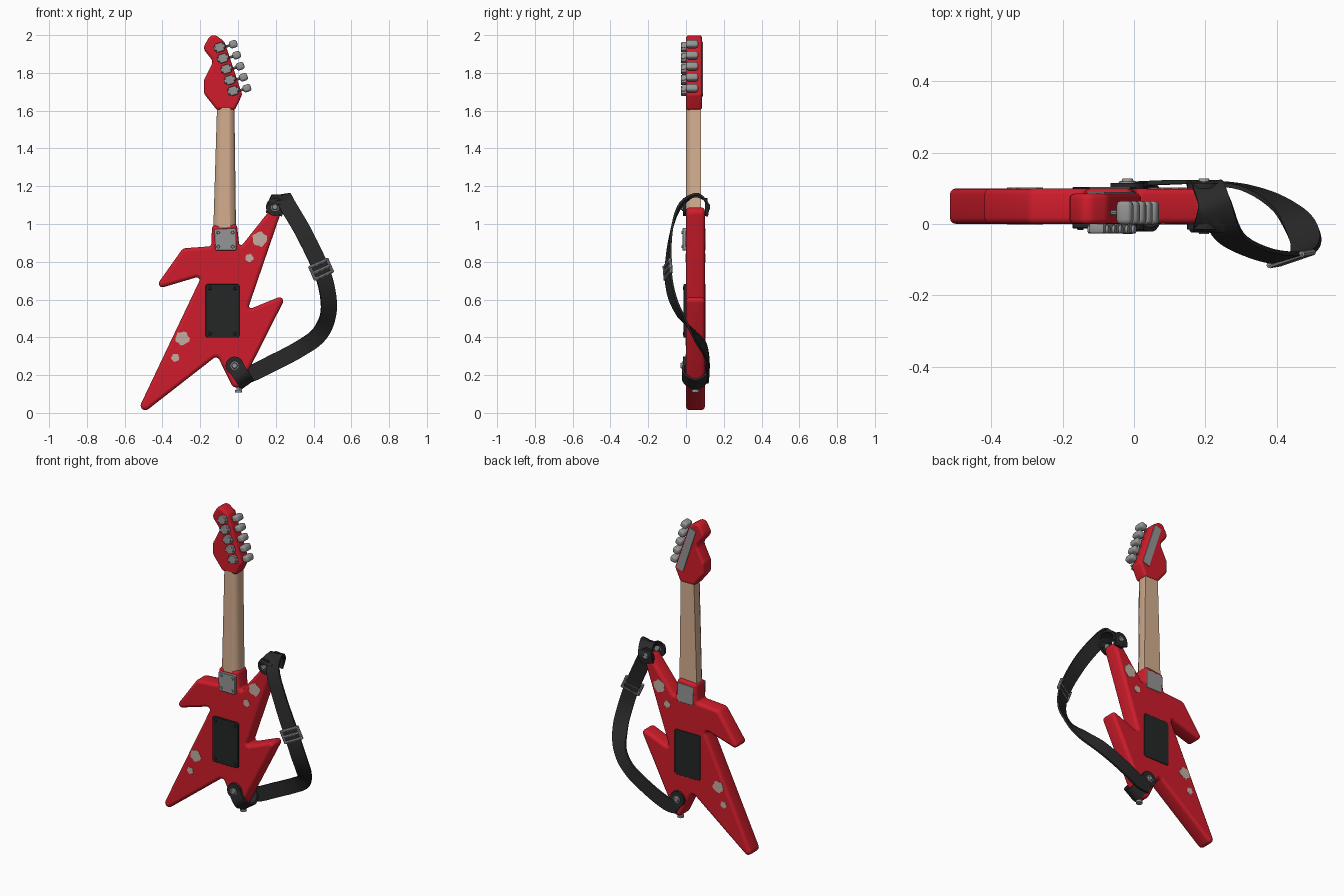
import bpy, bmesh, math
from mathutils import Vector as V, Matrix

if "Cube" in bpy.data.objects:
    bpy.data.objects.remove(bpy.data.objects["Cube"])

def mat(name, r, g, b):
    m = bpy.data.materials.new(name)
    m.diffuse_color = (r, g, b, 1)
    m.use_nodes = True
    m.node_tree.nodes["Principled BSDF"].inputs["Base Color"].default_value = m.diffuse_color
    return m

RED = mat("red_paint", .62, .012, .024)
TAN = mat("maple_wood", .66, .43, .28)
GREY = mat("grey_metal", .30, .30, .30)
BLACK = mat("black_strap", .022, .022, .022)
COVER = mat("black_plastic", .018, .02, .02)
CHIP = mat("worn_paint", .55, .42, .36)

def finish(bm, name, m, angle=40):
    bmesh.ops.recalc_face_normals(bm, faces=bm.faces)
    for f in bm.faces:
        f.smooth = abs(f.normal.y) < .99
    for e in bm.edges:
        e.smooth = e.calc_face_angle(0) < math.radians(angle)
    me = bpy.data.meshes.new(name)
    bm.to_mesh(me)
    bm.free()
    me.materials.append(m)
    ob = bpy.data.objects.new(name, me)
    bpy.context.collection.objects.link(ob)
    return ob

def rounded(pts, seg=6):
    """Outline of (x, z, radius) whose rounded corners pass through the points."""
    n = len(pts)
    P = [V((a, b)) for a, b, r in pts]
    def arms(Q, i):
        a, b = Q[i - 1] - Q[i], Q[(i + 1) % n] - Q[i]
        return a, b, a.normalized(), b.normalized(), a.angle(b) / 2
    Q = []
    for i in range(n):
        _, _, u, v, h = arms(P, i)
        r = pts[i][2]
        Q.append(P[i] - (u + v).normalized() * (r / math.sin(h) - r))
    out = []
    for i in range(n):
        a, b, u, v, h = arms(Q, i)
        t = min(pts[i][2] / math.tan(h), .45 * a.length, .45 * b.length)
        r = t * math.tan(h)
        c = Q[i] + (u + v).normalized() * (r / math.sin(h))
        s, e = Q[i] + u * t - c, Q[i] + v * t - c
        turn = s.angle_signed(e)
        for k in range(seg + 1):
            w = -turn * k / seg
            out.append((c.x + s.x * math.cos(w) - s.y * math.sin(w),
                        c.y + s.x * math.sin(w) + s.y * math.cos(w)))
    return out

def prism(name, outline, y0, y1, m, bevel=0, seg=3):
    bm = bmesh.new()
    f = bm.faces.new([bm.verts.new((x, y0, z)) for x, z in outline])
    g = bmesh.ops.extrude_face_region(bm, geom=[f])["geom"]
    bmesh.ops.translate(bm, vec=(0, y1 - y0, 0), verts=[v for v in g if isinstance(v, bmesh.types.BMVert)])
    if bevel:
        rim = [e for e in bm.edges if abs(e.verts[0].co.y - e.verts[1].co.y) < 1e-5]
        bmesh.ops.bevel(bm, geom=rim, offset=bevel, segments=seg, profile=.5, affect='EDGES', clamp_overlap=False)
    return finish(bm, name, m)

def box(name, c, size, m, rot=0, bevel=.004, seg=2):
    bm = bmesh.new()
    bmesh.ops.create_cube(bm, size=1, matrix=Matrix.Diagonal((*size, 1)))
    bmesh.ops.bevel(bm, geom=bm.edges[:], offset=bevel, segments=seg, profile=.5, affect='EDGES')
    bm.transform(Matrix.Translation(c) @ Matrix.Rotation(rot, 4, 'Y'))
    return finish(bm, name, m)

def rod(name, p, q, r, m, sides=12, r2=None):
    p, q = V(p), V(q)
    bm = bmesh.new()
    bmesh.ops.create_cone(bm, cap_ends=True, segments=sides, radius1=r, radius2=r if r2 is None else r2, depth=(q - p).length)
    bm.transform(Matrix.Translation((p + q) / 2) @ (q - p).to_track_quat('Z', 'Y').to_matrix().to_4x4())
    return finish(bm, name, m)

def ribbon(name, keys, width, thick, m, sub=6):
    """Flat band along a smooth path; keys are (centre, width direction)."""
    C, W = [V(k[0]) for k in keys], [V(k[1]) for k in keys]
    def cr(L, i, t):
        a, b, c, d = L[max(i - 1, 0)], L[i], L[i + 1], L[min(i + 2, len(L) - 1)]
        return .5 * (2 * b + (c - a) * t + (2 * a - 5 * b + 4 * c - d) * t * t + (3 * b - a - 3 * c + d) * t ** 3)
    S = [(cr(C, i, k / sub), W[i].lerp(W[i + 1], k / sub)) for i in range(len(C) - 1) for k in range(sub)]
    S.append((C[-1], W[-1]))
    bm = bmesh.new()
    rings = []
    for i, (c, w) in enumerate(S):
        t = (S[min(i + 1, len(S) - 1)][0] - S[max(i - 1, 0)][0]).normalized()
        w = (w - t * w.dot(t)).normalized()
        n = t.cross(w) * thick / 2
        w = w * width / 2
        rings.append([bm.verts.new(c + w * a + n * b) for a, b in ((-1, -1), (1, -1), (1, 1), (-1, 1))])
    for A, B in zip(rings, rings[1:]):
        for j in range(4):
            bm.faces.new((A[j], A[(j + 1) % 4], B[(j + 1) % 4], B[j]))
    bm.faces.new(rings[0])
    bm.faces.new(rings[-1][::-1])
    return finish(bm, name, m, 50)

# Body with jagged horns
prism("body", rounded([
    (-.133, .988, .02), (-.145, .885, .015), (-.29, .868, .035), (-.422, .668, .02), (-.205, .715, .015),
    (-.515, .008, .025), (-.112, .295, .02), (-.01, .128, .03), (.237, .61, .02), (.06, .555, .012),
    (.228, 1.122, .03), (.012, .885, .012), (-.01, .995, .02)]), 0, .1, RED, .018)

# Neck: tapered, chamfered on the front
bm = bmesh.new()
rings = []
for z, cx, h in ((.93, -.071, .061), (1.62, -.065, .046)):
    rings.append([bm.verts.new((cx + h * a, y, z)) for a, y in
                  ((-1, .08), (-1, .03), (-.8, .01), (-.45, .001), (.45, .001), (.8, .01), (1, .03), (1, .08))])
for j in range(8):
    bm.faces.new((rings[0][j], rings[0][(j + 1) % 8], rings[1][(j + 1) % 8], rings[1][j]))
for r in rings:
    bm.faces.new(r)
finish(bm, "neck", TAN)

# Headstock
prism("headstock", rounded([
    (-.112, 1.607, .02), (-.178, 1.69, .03), (-.18, 1.76, .03), (-.135, 1.86, .03), (-.18, 1.93, .035),
    (-.135, 1.998, .045), (-.075, 1.965, .045), (.02, 1.685, .025), (-.018, 1.607, .02)]), 0, .085, RED, .014)

# Tuning machines down the right edge
tilt = math.atan2(-.075, .23)
side = V((math.cos(tilt), 0, -math.sin(tilt)))
for i in range(5):
    c = V((-.098 + .0182 * i, -.01, 1.935 - .0575 * i))
    k = V((-.025 + .018 * i, .032, 1.952 - .0583 * i))
    box(f"tuner_housing_{i}", c, (.046, .034, .048), GREY, tilt, .007)
    rod(f"tuner_gear_{i}", c + V((0, -.005, 0)) - side * .03, c + V((0, -.005, 0)) + side * .03, .012, GREY)
    rod(f"tuner_shaft_{i}", k - side * .07, k, .007, GREY, 8)
    box(f"tuner_knob_{i}", k, (.044, .066, .04), GREY, tilt, .013, 3)
box("tuner_back_strip", (-.062, .086, 1.82), (.05, .008, .29), GREY, tilt, .002)

# Neck plate, cavity cover and their screws
for y, tag in ((-.008, "front"), (.1, "back")):
    t = .02 if y < 0 else .006
    prism("neck_plate_" + tag, rounded([(-.124, .972, .008), (-.118, .862, .01), (-.012, .862, .01), (-.012, .976, .008)], 3),
          y - t / 2, y + t / 2, GREY, .002, 1)
    prism("cavity_cover_" + tag, rounded([(-.168, .678, .014), (-.168, .402, .014), (.004, .402, .014), (.004, .678, .014)], 4),
          y - t / 2 + (.006 if y < 0 else 0), y + t / 2, COVER, .002, 1)
for i, (x, z) in enumerate(((-.105, .955), (-.028, .955), (-.105, .88), (-.028, .88))):
    rod(f"plate_screw_{i}", (x, -.015, z), (x, -.023, z), .01, GREY, 10, .007)
for i, (x, z) in enumerate(((-.15, .66), (-.014, .66), (-.15, .42), (-.014, .42))):
    rod(f"cover_screw_{i}", (x, -.01, z), (x, -.017, z), .011, COVER, 10, .008)

# Chipped paint spots on both faces
for i, (x, z, r) in enumerate(((.115, .92, .039), (.06, .82, .021), (-.295, .395, .036), (-.332, .292, .021))):
    ring = [(x + r * (1 + .13 * math.sin(2.4 * k + i)) * math.cos(k * math.pi / 7),
             z + r * (1 + .13 * math.sin(2.4 * k + i)) * math.sin(k * math.pi / 7)) for k in range(14)]
    prism(f"paint_chip_front_{i}", ring, -.002, .002, CHIP)
    prism(f"paint_chip_back_{i}", ring, .098, .102, CHIP)

# Main strap: over the upper horn, out to the side, back behind the tail
wl = (.42, 0, -.9)
wb = V((.88, .3, .4))
ribbon("strap", [
    ((.19, .112, 1.05), (1, 0, 0)), ((.205, .112, 1.11), (1, 0, 0)), ((.23, .05, 1.152), (1, 0, .1)),
    ((.268, -.035, 1.09), (.95, 0, .3)), ((.35, -.08, .95), (.9, .1, .4)), ((.44, -.095, .76), wb),
    ((.477, -.075, .62), (.9, .35, .2)), ((.475, -.025, .51), (.9, .3, .05)), ((.425, .045, .41), (.75, .1, -.65)),
    ((.32, .1, .335), wl), ((.18, .117, .262), wl), ((.06, .115, .205), wl), ((-.01, .112, .2), (.1, 0, -1))],
    .088, .012, BLACK)

# Strap ends folded around the horn and the tail
ribbon("strap_end_upper", [((.195, -.008, 1.085), (1, 0, 0)), ((.208, -.012, 1.118), (1, 0, 0)), ((.222, .05, 1.147), (1, 0, 0)),
                           ((.208, .108, 1.118), (1, 0, 0)), ((.195, .107, 1.06), (1, 0, 0))], .085, .012, BLACK)
w = (.8, 0, .56)
ribbon("strap_end_lower", [((-.018, -.007, .25), w), ((.024, -.012, .19), w), ((.047, .05, .152), w),
                           ((.024, .11, .19), w), ((-.018, .107, .25), w)], .085, .012, BLACK)

# Leather tabs and strap buttons, front and back
for tag, x, z in (("upper", .196, 1.09), ("lower", -.018, .25)):
    for face, y, s in (("front", 0, -1), ("back", .1, 1)):
        rod(f"strap_tab_{tag}_{face}", (x, y, z), (x, y + s * .015, z), .048, BLACK, 20)
        rod(f"button_base_{tag}_{face}", (x, y, z), (x, y + s * .02, z), .022, GREY, 12)
        rod(f"button_head_{tag}_{face}", (x, y + s * .019, z), (x, y + s * .028, z), .018, GREY, 8, .013)

# End pin under the tail
rod("end_pin_stem", (.0, .05, .15), (.002, .05, .115), .009, GREY)
rod("end_pin_head", (.002, .05, .122), (.003, .05, .108), .019, GREY)

# Strap buckle: rectangular frame with a centre bar
c = V((.44, -.097, .76))
wv = wb.normalized()
tv = V((.3, .04, -.9))
tv = (tv - wv * tv.dot(wv)).normalized()
nv = wv.cross(tv) * .007
for i, s in enumerate((-1, 0, 1)):
    o = c + tv * .034 * s
    rod(f"buckle_bar_{i}", o - wv * .054, o + wv * .054, .009, GREY, 8)
for i, s in enumerate((-1, 1)):
    o = c + wv * .052 * s
    rod(f"buckle_side_{i}", o - tv * .04, o + tv * .04, .009, GREY, 8)
